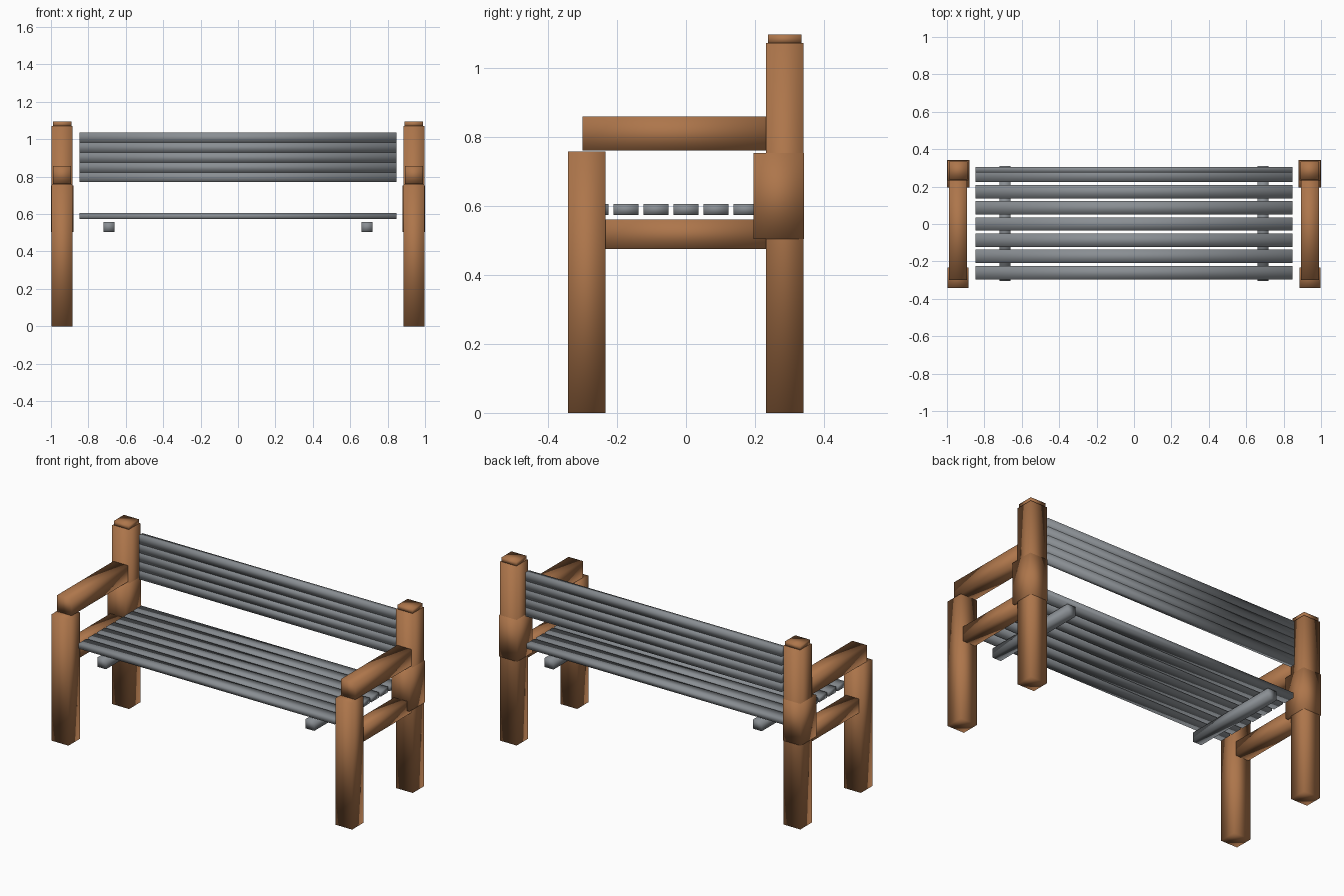
import bpy

if "Cube" in bpy.data.objects:
    bpy.data.objects.remove(bpy.data.objects["Cube"])

wood = bpy.data.materials.new("wood")
wood.diffuse_color = (0.42, 0.18, 0.07, 1)
wood.use_nodes = True
wood.node_tree.nodes["Principled BSDF"].inputs["Base Color"].default_value = wood.diffuse_color
steel = bpy.data.materials.new("steel")
steel.diffuse_color = (0.25, 0.27, 0.29, 1)
steel.use_nodes = True
steel.node_tree.nodes["Principled BSDF"].inputs["Base Color"].default_value = steel.diffuse_color


def box(name, x, y, z, mat):
    """Softly shaded box from (min, max) ranges along each axis."""
    bpy.ops.mesh.primitive_cube_add(
        size=1, location=[(a + b) / 2 for a, b in (x, y, z)])
    ob = bpy.context.object
    ob.name = name
    ob.scale = [b - a for a, b in (x, y, z)]
    bpy.ops.object.transform_apply(location=False, rotation=False, scale=True)
    bpy.ops.object.shade_smooth()
    ob.data.materials.append(mat)
    return ob


def wood_part(name, side, width, y, z):
    """Timber centred on the end frame of one side."""
    cx = side * 0.94
    box(name, (cx - width / 2, cx + width / 2), y, z, wood)


for side, label in ((-1, "left"), (1, "right")):
    # Timber end frame
    wood_part(label + "_front_leg", side, 0.112, (-0.342, -0.233), (0, 0.757))
    wood_part(label + "_back_leg", side, 0.112, (0.232, 0.34), (0, 1.071))
    wood_part(label + "_back_leg_cap", side, 0.1, (0.238, 0.334), (1.068, 1.096))
    wood_part(label + "_back_bracket", side, 0.12, (0.195, 0.341), (0.503, 0.752))
    wood_part(label + "_armrest", side, 0.096, (-0.3, 0.24), (0.76, 0.858))
    wood_part(label + "_lower_rail", side, 0.085, (-0.24, 0.24), (0.475, 0.56))
    # Bearer under the seat
    cx = side * 0.69
    box(label + "_seat_bearer", (cx - 0.029, cx + 0.029), (-0.305, 0.31),
        (0.503, 0.558), steel)

# Seat slats
for i in range(7):
    y = (i - 3) * 0.0867
    box(f"seat_slat_{i + 1}", (-0.848, 0.848), (y - 0.036, y + 0.036),
        (0.573, 0.605), steel)

# Backrest slats
for i in range(5):
    z = 0.7705 + i * 0.053
    box(f"back_slat_{i + 1}", (-0.848, 0.848), (0.275, 0.306), (z, z + 0.0525), steel)
